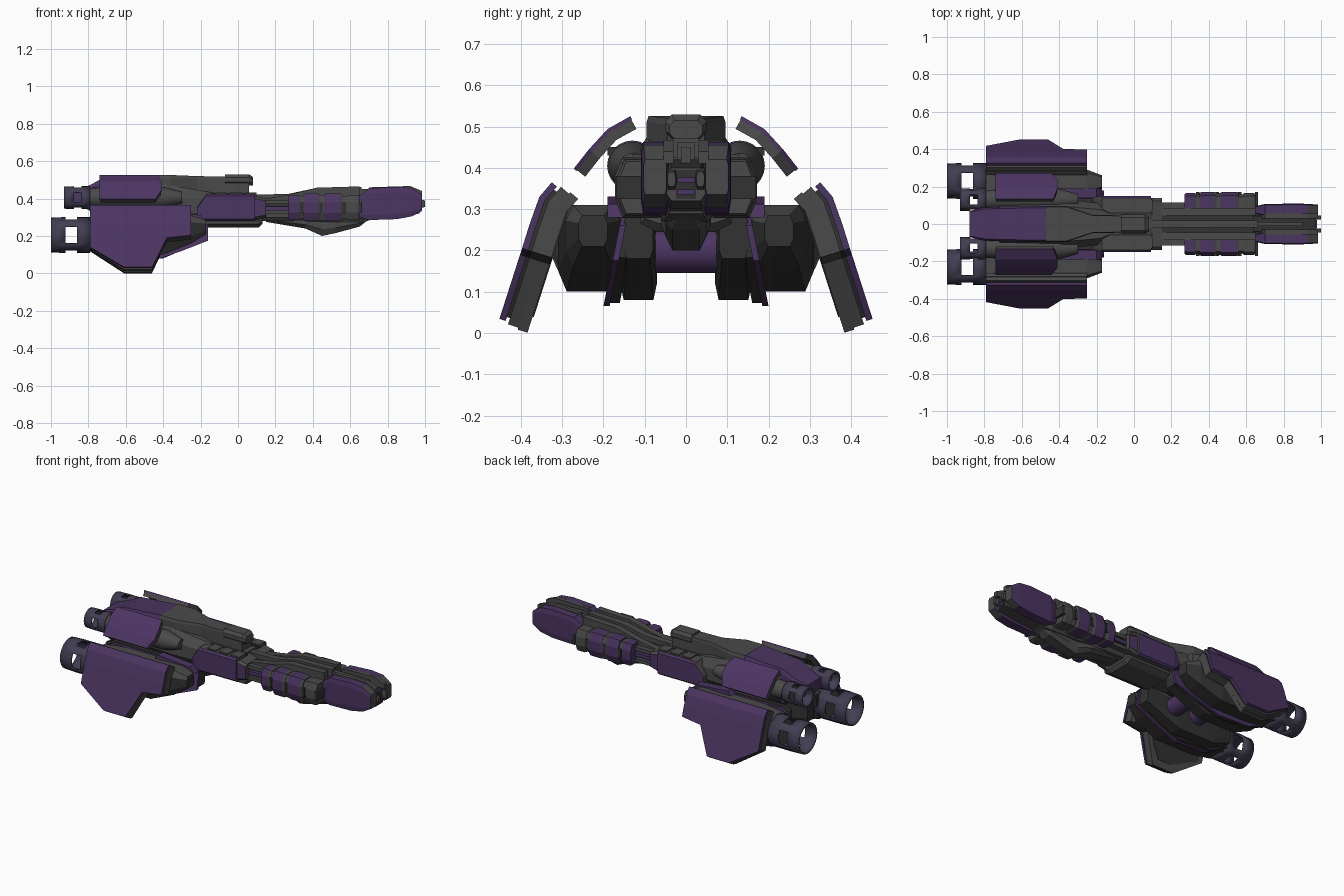
import bpy, bmesh, math
from mathutils import Vector

cube = bpy.data.objects.get("Cube")
if cube:
    bpy.data.objects.remove(cube, do_unlink=True)


def material(name, rgb):
    m = bpy.data.materials.new(name)
    m.use_nodes = True
    m.diffuse_color = (*rgb, 1)
    m.node_tree.nodes["Principled BSDF"].inputs["Base Color"].default_value = (*rgb, 1)
    return m


PURPLE = material("purple armour", (0.072, 0.035, 0.122))
GREY = material("hull grey", (0.068, 0.068, 0.068))
DARK = material("dark grey", (0.032, 0.032, 0.032))
STEEL = material("violet steel", (0.055, 0.048, 0.085))


def finish(name, bm, mats, rule=None, mirror=False):
    bmesh.ops.recalc_face_normals(bm, faces=bm.faces)
    if rule:
        for f in bm.faces:
            f.material_index = int(rule(f.normal))
    mesh = bpy.data.meshes.new(name)
    bm.to_mesh(mesh)
    bm.free()
    for m in mats:
        mesh.materials.append(m)
    ob = bpy.data.objects.new(name, mesh)
    bpy.context.collection.objects.link(ob)
    if mirror:
        ob.modifiers.new("mirror", "MIRROR").use_axis = (False, True, False)
    return ob


def skin(bm, rings):
    """Join matching closed rings of points and cap both ends."""
    vs = [[bm.verts.new(p) for p in r] for r in rings]
    n = len(vs[0])
    for a, b in zip(vs, vs[1:]):
        for i in range(n):
            bm.faces.new((a[i], a[(i + 1) % n], b[(i + 1) % n], b[i]))
    bm.faces.new(vs[0])
    bm.faces.new(vs[-1])


def loft(name, secs, mats, rule=None, y=0, cut=0.35, mirror=False):
    """Chamfered box sections (x, half width, z low, z high) along x."""
    rings = []
    for x, w, lo, hi in secs:
        c, d = w * (1 - cut), (hi - lo) * cut
        half = [(c, lo), (w, lo + d), (w, hi - d), (c, hi)]
        pts = half + [(-a, b) for a, b in reversed(half)]
        rings.append([(x, y + a, b) for a, b in pts])
    bm = bmesh.new()
    skin(bm, rings)
    return finish(name, bm, mats, rule, mirror)


def box(name, x, y, z, mat, mirror=False):
    bm = bmesh.new()
    skin(bm, [[(a, y[0], z[0]), (a, y[1], z[0]), (a, y[1], z[1]), (a, y[0], z[1])] for a in x])
    return finish(name, bm, [mat], None, mirror)


def slab(name, profile, y0, y1, mat, mirror=False, lean=0.0):
    """Side profile in x, z pushed from y0 to y1, leaning outward toward the bottom."""
    bm = bmesh.new()
    skin(bm, [[(x, y + lean * (0.3 - z), z) for x, z in profile] for y in (y0, y1)])
    return finish(name, bm, [mat], None, mirror)


def shell(name, rows, t0, t1, inset, mat):
    """Bent armour layer; rows are (y, z, x back, x front), depth t0 to t1 inward."""
    rings = []
    for i, (y, z, a, b) in enumerate(rows):
        p, q = rows[max(i - 1, 0)], rows[min(i + 1, len(rows) - 1)]
        d = Vector((q[0] - p[0], q[1] - p[1])).normalized()
        n = Vector((d.y, -d.x))
        end = d * inset * ((i == 0) - (i == len(rows) - 1))
        u, v = [Vector((y, z)) + n * t + end for t in (t0, t1)]
        a, b = a + max(inset, 0), b - max(inset, 0)
        rings.append([(a, *u), (b, *u), (b, *v), (a, *v)])
    bm = bmesh.new()
    skin(bm, rings)
    return finish(name, bm, [mat], None, True)


def tube(name, y, z, prof, mat, gap=None, n=24):
    """Turned shape about an x-wise axis; gap names a band opened into windows."""
    bm = bmesh.new()
    rings = [[bm.verts.new((x, y + r * math.cos(i * math.tau / n), z + r * math.sin(i * math.tau / n)))
              for i in range(n)] for x, r in prof]
    for k, (a, b) in enumerate(zip(rings, rings[1:])):
        for i in range(n):
            if k != gap or (i + 2) % 6 >= 4:
                bm.faces.new((a[i], a[(i + 1) % n], b[(i + 1) % n], b[i]))
    ob = finish(name, bm, [mat], None, True)
    if gap is not None:
        ob.modifiers.new("wall", "SOLIDIFY").thickness = 0.01
    for p in ob.data.polygons:
        p.use_smooth = abs(p.normal.x) < 0.5
    return ob


def underside(n):
    return n.z < -0.3


def front_end(n):
    return n.x > 0.3


# Lower wings: layered bent armour with a dark inner pane
wing = [(0.325, 0.365, -0.79, -0.25), (0.355, 0.33, -0.79, -0.25), (0.38, 0.26, -0.79, -0.25),
        (0.397, 0.205, -0.79, -0.25), (0.402, 0.19, -0.79, -0.38), (0.418, 0.14, -0.79, -0.405),
        (0.452, 0.034, -0.61, -0.46)]
shell("lower_wing_armour", wing, 0, 0.016, 0, PURPLE)
shell("lower_wing_seam", wing, 0.016, 0.024, 0.01, DARK)
shell("lower_wing_frame", wing, 0.024, 0.05, -0.006, GREY)
shell("lower_wing_lining", wing, 0.05, 0.075, -0.011, GREY)
shell("lower_wing_pane", wing, 0.074, 0.078, 0.03, DARK)

# Upper shoulder plates
plate = [(0.135, 0.525, -0.74, -0.43), (0.19, 0.494, -0.74, -0.41),
         (0.235, 0.445, -0.74, -0.41), (0.272, 0.398, -0.74, -0.44)]
shell("shoulder_armour", plate, 0, 0.009, 0, PURPLE)
shell("shoulder_frame", plate, 0.009, 0.034, 0.002, GREY)
for x in (-0.68, -0.48):
    box("shoulder_strut", (x - 0.02, x + 0.02), (0.08, 0.19), (0.43, 0.45), DARK, True)
    box("wing_strut", (x - 0.04, x + 0.04), (0.2, 0.34), (0.22, 0.26), DARK, True)

# Engines: ring nozzles, throats and housings
for tag, y, z, r, back, front, body in (("lower", 0.23, 0.205, 0.096, -1.0, -0.79, -0.6),
                                        ("upper", 0.13, 0.405, 0.061, -0.93, -0.79, -0.4)):
    s = front - back
    tube(tag + "_engine_ring", y, z, [(back, r * 0.97), (back + s * 0.37, r), (back + s * 0.66, r), (front, r)],
         STEEL, 1)
    tube(tag + "_engine_throat", y, z, [(front - s * 0.25, 0.001), (front - s * 0.25, r * 0.8),
                                        (front - 0.01, r * 0.86), (body, r * 0.95), (body + 0.1, r * 0.5),
                                        (body + 0.1, 0.001)], GREY)

# Lower nacelles with thin leaning keels
loft("nacelle_outer", [(-0.8, 0.075, 0.12, 0.29), (-0.65, 0.085, 0.1, 0.305), (-0.4, 0.085, 0.1, 0.305),
                       (-0.25, 0.065, 0.16, 0.31), (-0.17, 0.035, 0.21, 0.285)], [GREY, DARK],
     lambda n: n.z < 0.2, 0.225, 0.25, True)
loft("nacelle_inner", [(-0.78, 0.035, 0.13, 0.28), (-0.66, 0.045, 0.08, 0.29), (-0.4, 0.045, 0.08, 0.29),
                       (-0.17, 0.035, 0.18, 0.29)], [GREY, DARK], lambda n: n.z < 0.2, 0.115, 0.2, True)
keel = [(-0.8, 0.13), (-0.68, 0.075), (-0.46, 0.065), (-0.3, 0.12), (-0.16, 0.175), (-0.16, 0.26),
        (-0.22, 0.295), (-0.75, 0.3), (-0.8, 0.28)]
slab("nacelle_keel", keel, 0.138, 0.153, PURPLE, True, 0.2)
slab("nacelle_keel_core", [(x - 0.012, z + 0.008) for x, z in keel], 0.115, 0.138, DARK, True, 0.2)
slab("nacelle_shoulder", [(-0.46, 0.28), (-0.42, 0.33), (-0.2, 0.312), (-0.17, 0.28)], 0.14, 0.19, PURPLE, True)

# Cross tanks beneath the hull
for x in (-0.36, -0.52):
    bm = bmesh.new()
    skin(bm, [[(x + 0.055 * math.cos(k * math.tau / 16), y, 0.2 + 0.055 * math.sin(k * math.tau / 16))
               for k in range(16)] for y in (-0.1, 0.1)])
    tank = finish("cross_tank", bm, [PURPLE])
    for p in tank.data.polygons:
        p.use_smooth = abs(p.normal.y) < 0.5

# Central hull and tail
loft("tail_hull", [(-0.88, 0.07, 0.37, 0.44), (-0.8, 0.088, 0.34, 0.468), (-0.73, 0.092, 0.28, 0.505),
                   (-0.47, 0.096, 0.26, 0.525)], [PURPLE, DARK], underside, 0, 0.1)
loft("main_hull", [(-0.47, 0.096, 0.26, 0.526), (-0.36, 0.096, 0.26, 0.526), (-0.22, 0.048, 0.28, 0.52),
                   (0.06, 0.045, 0.3, 0.515)], [GREY, DARK], underside, 0, 0.06)
loft("hull_shoulders", [(-0.72, 0.12, 0.28, 0.47), (-0.38, 0.135, 0.27, 0.475), (-0.18, 0.11, 0.27, 0.44),
                        (-0.13, 0.08, 0.3, 0.43)], [GREY], None, 0, 0.3)
loft("bridge_block", [(-0.07, 0.05, 0.47, 0.529), (0.06, 0.05, 0.47, 0.529), (0.08, 0.04, 0.47, 0.515)],
     [GREY], None, 0, 0.3)

# Middle hull
loft("mid_hull", [(-0.22, 0.14, 0.285, 0.35), (-0.17, 0.15, 0.28, 0.425), (0.09, 0.15, 0.28, 0.425)],
     [PURPLE, GREY], lambda n: abs(n.y) < 0.5, 0, 0.07)
loft("mid_bulkhead", [(0.09, 0.14, 0.285, 0.415), (0.15, 0.14, 0.3, 0.4)], [GREY, PURPLE],
     lambda n: abs(n.y) > 0.9, 0, 0.12)
loft("mid_keel", [(-0.17, 0.11, 0.245, 0.3), (0.11, 0.11, 0.245, 0.3), (0.13, 0.1, 0.265, 0.3)], [GREY])
for x in (-0.12, -0.04, 0.04):
    box("mid_deck_panel", (x, x + 0.06), (0.07, 0.13), (0.41, 0.432), GREY, True)
box("mid_deck_groove", (-0.14, 0.1), (0.05, 0.065), (0.41, 0.429), DARK, True)

# Neck and forward body
loft("neck", [(0.08, 0.1, 0.28, 0.395), (0.3, 0.09, 0.28, 0.395), (0.66, 0.085, 0.27, 0.41),
              (0.72, 0.06, 0.29, 0.41)], [GREY, DARK], lambda n: n.z > 0.6)
for z in (0.3, 0.335, 0.37):
    box("neck_conduit", (0.12, 0.32), (0.08, 0.115), (z, z + 0.022), PURPLE if z == 0.335 else GREY, True)
slab("spine_ridge", [(0.06, 0.38), (0.06, 0.42), (0.27, 0.425), (0.42, 0.457), (0.66, 0.463), (0.66, 0.38)],
     -0.02, 0.02, GREY)
slab("spine_rail", [(0.1, 0.37), (0.1, 0.39), (0.27, 0.42), (0.42, 0.458), (0.65, 0.465), (0.65, 0.38)],
     0.045, 0.085, GREY, True)
loft("belly_fairing", [(0.15, 0.04, 0.275, 0.3), (0.36, 0.06, 0.24, 0.3), (0.45, 0.05, 0.2, 0.3),
                       (0.52, 0.05, 0.215, 0.3), (0.65, 0.05, 0.25, 0.3), (0.7, 0.03, 0.29, 0.31)], [GREY])

# Ribbed side drums
loft("drum_core", [(0.28, 0.045, 0.3, 0.41), (0.46, 0.055, 0.28, 0.42), (0.65, 0.045, 0.3, 0.41)],
     [GREY], None, 0.11, 0.3, True)
for a, b, g, mat in ((0.27, 0.335, 0, PURPLE), (0.35, 0.44, 0.006, PURPLE), (0.46, 0.56, 0.006, PURPLE),
                     (0.58, 0.65, 0, GREY)):
    loft("drum_band", [(a, 0.05 + g, 0.29 - g, 0.415 + g), (a + 0.012, 0.056 + g, 0.285 - g, 0.42 + g),
                       (b - 0.012, 0.056 + g, 0.285 - g, 0.42 + g), (b, 0.05 + g, 0.29 - g, 0.415 + g)],
         [mat, GREY], front_end, 0.11, 0.3, True)
    box("drum_clamp", (b - 0.004, b + 0.014), (0.07, 0.17), (0.325, 0.38), DARK, True)

# Nose: grey core between purple cheeks with bare front ends
loft("nose_core", [(0.64, 0.06, 0.29, 0.42), (0.85, 0.06, 0.3, 0.42), (0.97, 0.055, 0.32, 0.4)],
     [GREY, DARK], lambda n: n.z > 0.6)
loft("nose_cheek", [(0.65, 0.02, 0.3, 0.415), (0.7, 0.032, 0.285, 0.455), (0.85, 0.034, 0.29, 0.463),
                    (0.93, 0.033, 0.305, 0.455), (0.985, 0.028, 0.335, 0.42)], [PURPLE, GREY],
     front_end, 0.075, 0.16, True)
slab("nose_rail", [(0.68, 0.41), (0.7, 0.46), (0.92, 0.467), (0.985, 0.44), (0.985, 0.41)], 0.03, 0.055, GREY, True)
box("nose_spine", (0.66, 0.9), (-0.012, 0.012), (0.4, 0.45), GREY)
box("nose_slot", (0.965, 0.973), (-0.024, 0.024), (0.325, 0.395), DARK)
for z in (0.335, 0.365):
    box("nose_slot_bar", (0.97, 0.978), (-0.022, 0.022), (z, z + 0.012), PURPLE)
loft("nose_prong", [(0.94, 0.015, 0.34, 0.4), (1.0, 0.01, 0.355, 0.39)], [GREY], None, 0.035, 0.3, True)
